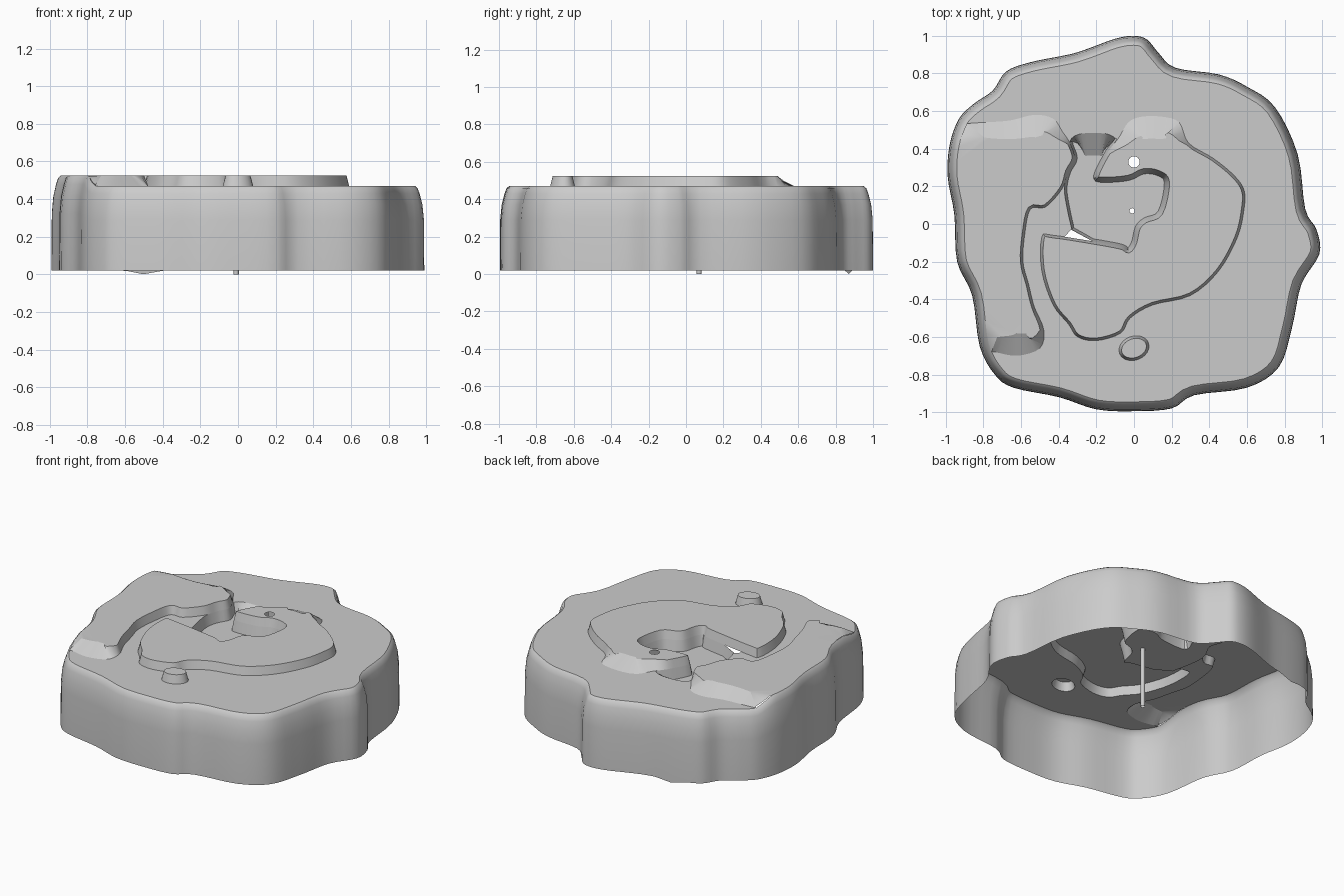
import bpy, math
from mathutils import Vector
from mathutils.geometry import delaunay_2d_cdt

if "Cube" in bpy.data.objects:
    bpy.data.objects.remove(bpy.data.objects["Cube"])

BASE, HIGH, LOW, RIM = 0.47, 0.525, 0.40, 0.02
EDGE = 0.014


def smooth(pts, n=4, closed=True):
    """Catmull-Rom through (x, y[, ramp width]) points."""
    p = [Vector((q[0], q[1], q[2] if len(q) > 2 else EDGE)) for q in pts]
    m, out = len(p), []
    for i in range(m if closed else m - 1):
        ids = [i - 1, i, i + 1, i + 2]
        a, b, c, d = [p[k % m] if closed else p[min(max(k, 0), m - 1)] for k in ids]
        for s in range(n):
            t = s / n
            v = 0.5 * (2*b + (c - a)*t + (2*a - 5*b + 4*c - d)*t*t + (3*b - a - 3*c + d)*t**3)
            v.z = b.z + (c.z - b.z) * t
            out.append(v)
    if not closed:
        out.append(p[-1])
    return out


def inset(loop, w=None):
    out, m = [], len(loop)
    for i, p in enumerate(loop):
        t = (loop[(i + 1) % m] - loop[i - 1]).to_2d().normalized()
        r = p.z if w is None else w
        out.append(Vector((p.x - t.y * r, p.y + t.x * r, p.z)))
    return out


def inside(p, loop):
    hit = False
    for i, b in enumerate(loop):
        a = loop[i - 1]
        if (a.y > p.y) != (b.y > p.y) and p.x < (b.x - a.x)*(p.y - a.y)/(b.y - a.y) + a.x:
            hit = not hit
    return hit


def ellipse(cx, cy, rx, ry, n=24, turn=0.0):
    out = []
    for i in range(n):
        a = 2 * math.pi * i / n
        x, y = rx * math.cos(a), ry * math.sin(a)
        out.append(Vector((cx + x*math.cos(turn) - y*math.sin(turn),
                           cy + x*math.sin(turn) + y*math.cos(turn), EDGE)))
    return out


def sheet(loop, zs, holes, z):
    """Triangulated sheet inside loop, leaving out the holes."""
    vs, es, hz = [], [], []
    for k, lp in enumerate([loop] + holes):
        o = len(vs)
        vs += [p.to_2d() for p in lp]
        hz += zs if k == 0 else [z] * len(lp)
        es += [(o + i, o + (i + 1) % len(lp)) for i in range(len(lp))]
    v, _, f, orig, _, _ = delaunay_2d_cdt(vs, es, [], 0, 1e-5)
    verts = [(p.x, p.y, hz[orig[i][0]] if orig[i] else z) for i, p in enumerate(v)]
    faces = []
    for t in f:
        c = sum((v[i] for i in t), Vector((0, 0))) / 3
        if inside(c, loop) and not any(inside(c, h) for h in holes):
            a, b, d = [v[i] for i in t]
            t = list(t)
            faces.append(t if (b - a).cross(d - a) > 0 else t[::-1])
    return verts, faces


def make(name, verts, faces):
    me = bpy.data.meshes.new(name)
    me.from_pydata(verts, [], faces)
    me.update()
    ob = bpy.data.objects.new(name, me)
    bpy.context.collection.objects.link(ob)
    bpy.ops.object.select_all(action='DESELECT')
    ob.select_set(True)
    bpy.context.view_layer.objects.active = ob
    bpy.ops.object.shade_smooth_by_angle(angle=math.radians(35))
    return ob


def walls(rings, keep=lambda i: True):
    verts = [p for r in rings for p in r]
    n = len(rings[0])
    faces = [(k*n + i, k*n + (i + 1) % n, (k + 1)*n + (i + 1) % n, (k + 1)*n + i)
             for k in range(len(rings) - 1) for i in range(n) if keep(i)]
    return verts, faces


def lift(p):
    """How far the rim rises into the high ground on the left (0..1)."""
    if p.x > -0.6:
        return 0.0
    c = lambda t: min(max(t, 0.0), 1.0)
    return c((0.56 - p.y) / 0.12) * c((p.y + 0.70) / 0.2)


def mesa(name, loop, z0, z1, holes=()):
    """Wall or ramp from z0 to z1 along loop, closed by a cap."""
    top = inset(loop)
    zs = [BASE + (HIGH - BASE) * lift(p) if p.z == 0 else z1 for p in loop]
    n = len(loop)
    wv, wf = walls([[(p.x, p.y, z0) for p in loop], [(p.x, p.y, z) for p, z in zip(top, zs)]],
                   lambda i: loop[i].z > 0 or loop[(i + 1) % n].z > 0)
    cv, cf = sheet(top, zs, list(holes), z1)
    o = len(wv)
    make(name, wv + cv, wf + [[i + o for i in f] for f in cf])


# wavy outer wall, open below
outline = smooth([
    (0, 1), (-.1, .985), (-.25, .93), (-.35, .9), (-.55, .86), (-.68, .81), (-.75, .71),
    (-.85, .64), (-.93, .56), (-.98, .42), (-.99, .25), (-.955, .05), (-.94, -.2), (-.86, -.38),
    (-.82, -.65), (-.74, -.8), (-.64, -.87), (-.4, -.92), (-.2, -.985), (0, -.995), (.2, -.98),
    (.32, -.91), (.6, -.87), (.77, -.76), (.84, -.55), (.89, -.32), (.985, -.16), (.97, -.03),
    (.91, .08), (.87, .37), (.75, .62), (.6, .73), (.45, .795), (.22, .83), (.13, .91), (.07, .98)])
rings = []
for t, w in ((0, 0), (.6, .002), (.78, .01), (.91, .025), (.975, .036), (1, .05)):
    ring = []
    for p, q in zip(outline, inset(outline, w)):
        zt = BASE + (HIGH - BASE) * lift(p)
        lo = RIM
        if t == 0 and p.y > 0.5:
            lo -= 0.02 * max(0, 1 - abs(p.x + .5) / .1)
        ring.append((q.x, q.y, lo + (zt - lo) * t))
    rings.append(ring)
make("outer_wall", *walls(rings))
rim = [Vector((x, y, 0)) for x, y, z in rings[-1]]

# curled plateau outline with a ramp at the back
plateau = [
    (-.08, .46, .06), (-.03, .54, .11), (.04, .57, .12), (.15, .57, .12), (.24, .54, .1), (.29, .43),
    (.42, .35), (.53, .26), (.585, .18), (.585, .08), (.55, -.07), (.45, -.25), (.3, -.38),
    (.1, -.43), (-.02, -.5), (-.07, -.58), (-.2, -.62), (-.3, -.6), (-.35, -.53), (-.43, -.43),
    (-.49, -.25), (-.49, -.07), (-.43, -.06), (-.22, -.092), (-.07, -.12), (-.03, -.14), (0, -.1),
    (.02, -.02), (.06, .02), (.14, .06), (.175, .22), (.13, .27), (.05, .28), (-.03, .245),
    (-.17, .235), (-.2, .26), (-.14, .38)]
curl = smooth(list(reversed(plateau)))[::-1]

# high ground on the left, sharing the rim
bank = smooth([
    (-.74, -.68, .08), (-.62, -.7, .12), (-.5, -.66, .1), (-.48, -.56, .02), (-.53, -.44),
    (-.56, -.32), (-.59, -.2), (-.58, -.05), (-.55, .08), (-.47, .09), (-.38, .19), (-.35, .28),
    (-.315, .35), (-.34, .43), (-.38, .49, .05), (-.43, .56, .1), (-.53, .58, .12),
    (-.66, .55, .1), (-.8, .54, .08)], closed=False)
land = [p for p in rim if p.x < -.6 and -.68 < p.y < .54] + bank
# smoothing was run backwards on the curl, so put it counter-clockwise
def ccw(lp):
    a = sum(lp[i - 1].x * lp[i].y - lp[i].x * lp[i - 1].y for i in range(len(lp)))
    return lp if a > 0 else lp[::-1]
curl, land = ccw(curl), ccw(land)

# sunken floor inside the curl
sunk = smooth([p[:2] for p in plateau[23:]], closed=False)
sunk += smooth([(-.09, .45), (-.15, .48, .12), (-.28, .48, .12), (-.34, .44), (-.315, .35),
                (-.35, .28), (-.37, .19), (-.355, .08), (-.33, -.03)], closed=False)
sunk = ccw(sunk)
gap = [Vector((-.37, -.07, 0)), Vector((-.22, -.092, 0)), Vector((-.335, -.03, 0))]

pebble = ellipse(0, -.66, .082, .064, turn=.35)
eye = ellipse(0, .33, .03, .03)
bore = ellipse(-.01, .07, .014, .014, 12)

mesa("curled_plateau", curl, BASE, HIGH, [eye])
mesa("left_high_ground", land, BASE, HIGH)
mesa("sunken_floor", sunk, BASE, LOW, [bore])
mesa("pebble", pebble, BASE, HIGH)

# main top surface around all of these
make("ground", *sheet(rim, [BASE] * len(rim), [curl, land, sunk, gap, pebble], BASE))

# thin tube hanging below the sunken floor
make("thin_tube", *walls([[(p.x, p.y, 0) for p in bore], [(p.x, p.y, LOW) for p in bore]]))
